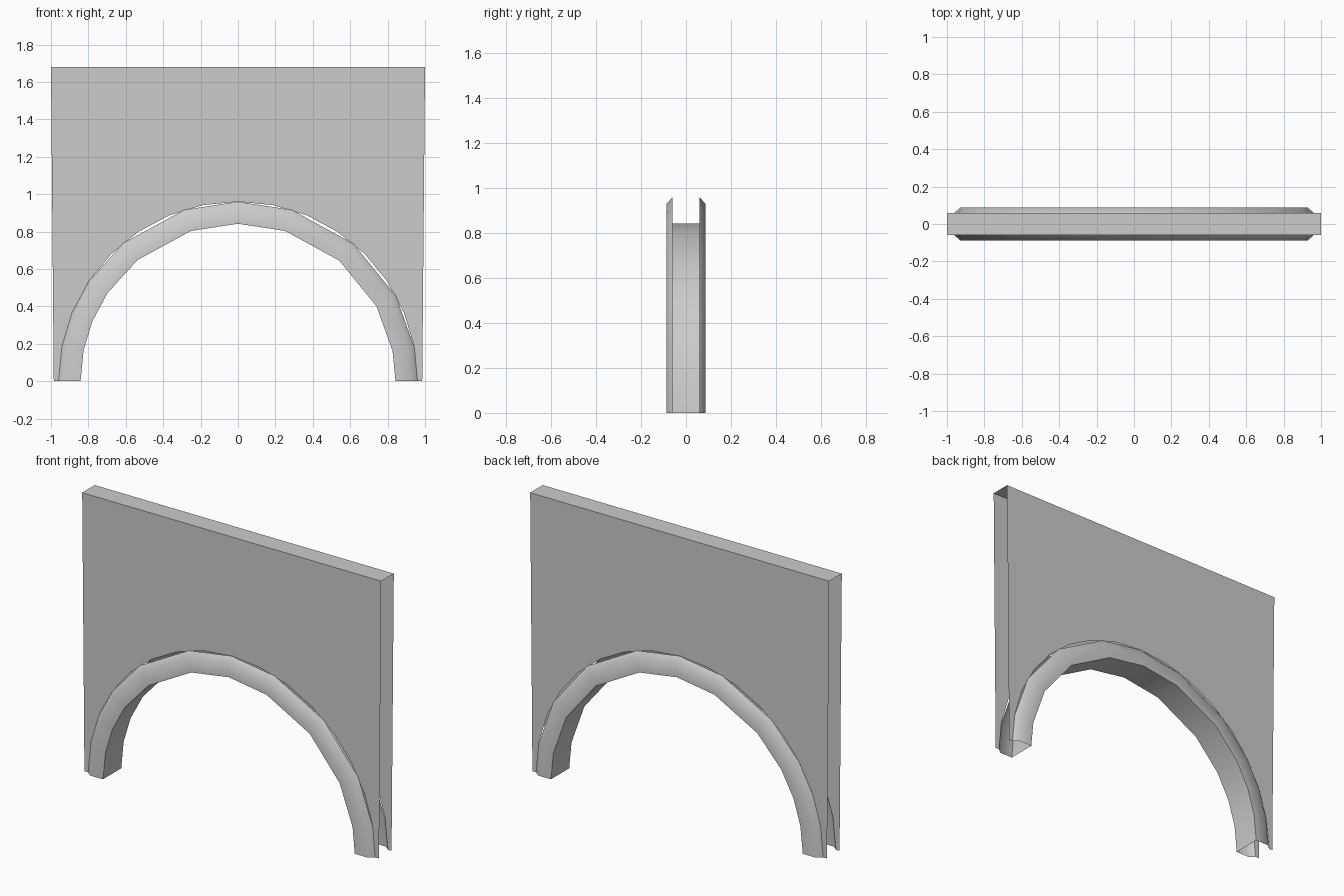
import bpy
import bmesh
from math import cos, sin, radians, pi

cube = bpy.data.objects.get("Cube")
if cube:
    bpy.data.objects.remove(cube, do_unlink=True)

# Single plain grey
GREY = (0.6, 0.6, 0.6, 1.0)
stone = bpy.data.materials.new("stone grey")
stone.use_nodes = True
stone.diffuse_color = GREY
stone.node_tree.nodes["Principled BSDF"].inputs["Base Color"].default_value = GREY

HEIGHT = 1.68
HALF_DEPTH = 0.06
TRIM_DEPTH = 0.087
INNER, RIDGE, OUTER = 0.842, 0.93, 0.96


def finish(bm, name):
    mesh = bpy.data.meshes.new(name)
    bm.to_mesh(mesh)
    bm.free()
    mesh.materials.append(stone)
    obj = bpy.data.objects.new(name, mesh)
    bpy.context.collection.objects.link(obj)
    return obj


# Hollow wall: two panels with an arched opening, joined only by the top
bm = bmesh.new()
steps = 16
arch = [(OUTER * cos(pi * i / steps), OUTER * sin(pi * i / steps))
        for i in range(steps + 1)]
outline = [(1, HEIGHT), (0.985, 0)] + arch + [(-0.985, 0), (-1, HEIGHT)]
front = [bm.verts.new((x, -HALF_DEPTH, z)) for x, z in outline]
back = [bm.verts.new((x, HALF_DEPTH, z)) for x, z in outline]
bm.faces.new(front[::-1]).normal_update()
bm.faces.new(back)
bm.faces.new((front[-1], front[0], back[0], back[-1]))
bm.normal_update()
for face in bm.faces:
    side = face.calc_center_median().y
    wrong = face.normal.z < 0 if abs(side) < 0.01 else face.normal.y * side < 0
    if wrong:
        face.normal_flip()
finish(bm, "arched_wall")

# Arch trim: a bevelled channel section swept round the opening
bm = bmesh.new()
section = [(OUTER, -HALF_DEPTH), (RIDGE, -TRIM_DEPTH), (INNER, -TRIM_DEPTH),
           (INNER, TRIM_DEPTH), (RIDGE, TRIM_DEPTH), (OUTER, HALF_DEPTH)]
angles = [0, 11, 28.4, 50, 72.6, 90, 107.4, 129.7, 146, 157.7, 168.7, 180]
rings = [[bm.verts.new((r * cos(radians(a)), y, r * sin(radians(a))))
          for r, y in section] for a in angles]
for ring, following in zip(rings, rings[1:]):
    for i in range(len(section) - 1):
        bm.faces.new((ring[i], ring[i + 1], following[i + 1], following[i]))
bm.normal_update()
bm.faces.ensure_lookup_table()
if bm.faces[0].normal.y > 0:
    bmesh.ops.reverse_faces(bm, faces=bm.faces[:])
trim = finish(bm, "arch_trim")

bpy.ops.object.select_all(action='DESELECT')
trim.select_set(True)
bpy.context.view_layer.objects.active = trim
bpy.ops.object.shade_smooth_by_angle(angle=radians(50))
